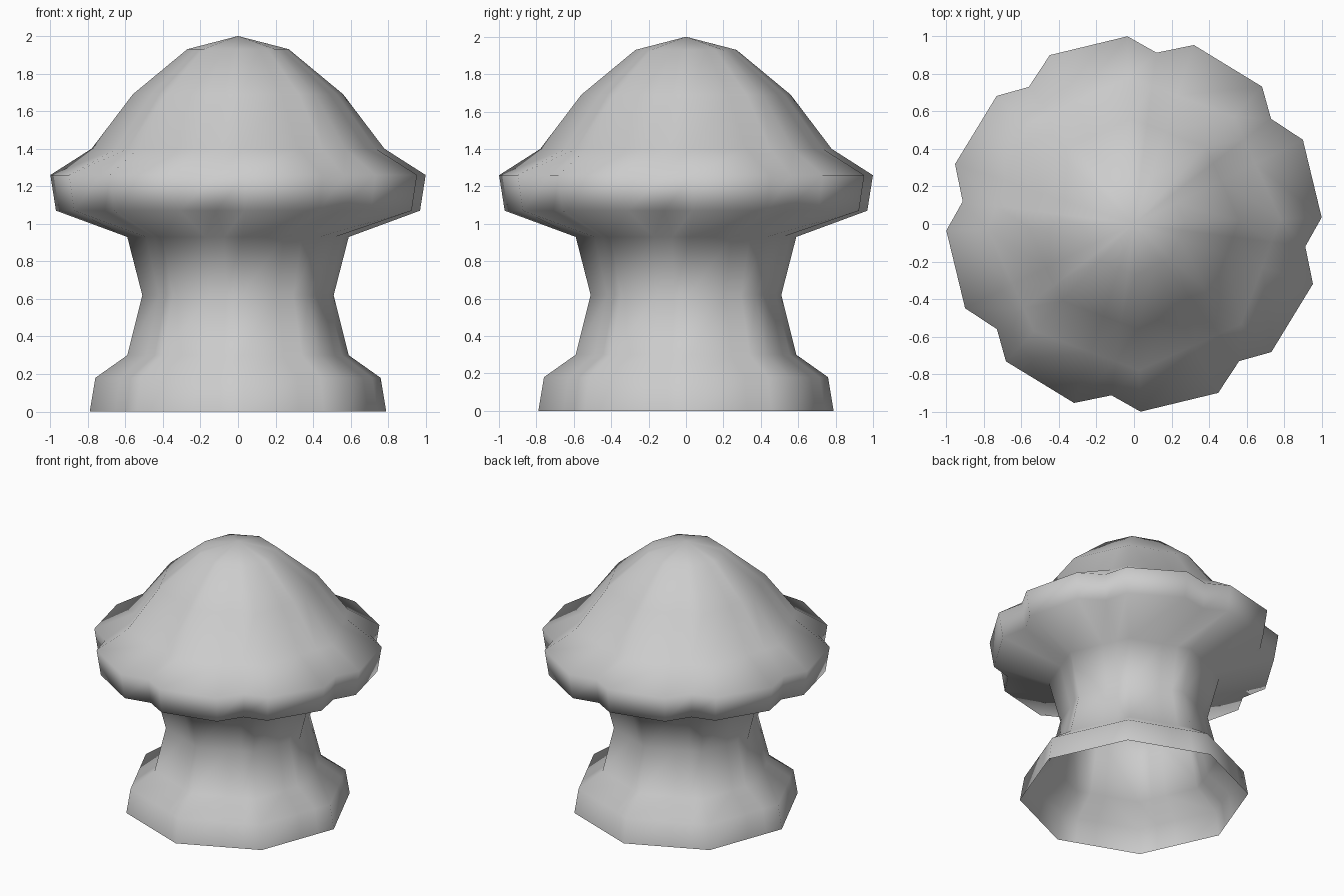
import bpy, bmesh, math

if "Cube" in bpy.data.objects:
    bpy.data.objects.remove(bpy.data.objects["Cube"])

# Outline of the mushroom: (radius, height, amount of scalloping)
PROFILE = [(0.79, 0.0, 0), (0.76, 0.18, 0), (0.59, 0.30, 0), (0.51, 0.62, 0),
           (0.59, 0.93, 0), (0.97, 1.07, 1), (1.0, 1.26, 1), (0.78, 1.40, 0),
           (0.56, 1.69, 0), (0.27, 1.93, 0)]
SIDES = 8
STEP = 360 / SIDES
TURN = 2
# Points along one side: (angle from the corner, scalloped rim radius)
SIDE_POINTS = [(0, 1.0), (24.5, 1.005), (35.5, 0.92)]


def flat_side(angle):
    """Relative radius of a straight octagon side."""
    half = math.radians(STEP / 2)
    return math.cos(half) / math.cos(math.radians(angle) - half)


bm = bmesh.new()

# Rings of the stem and cap
rings = []
for radius, z, scallop in PROFILE:
    ring = []
    for side in range(SIDES):
        for angle, rim in SIDE_POINTS:
            r = radius * (rim if scallop else flat_side(angle))
            a = math.radians(TURN + side * STEP + angle)
            ring.append(bm.verts.new((r * math.cos(a), r * math.sin(a), z)))
    rings.append(ring)

# Walls, open underneath
count = SIDES * len(SIDE_POINTS)
for low, high in zip(rings, rings[1:]):
    for i in range(count):
        j = (i + 1) % count
        bm.faces.new((low[i], low[j], high[j], high[i]))

# Pointed top
tip = bm.verts.new((0, 0, 2.0))
for i in range(count):
    bm.faces.new((rings[-1][i], rings[-1][(i + 1) % count], tip))

for face in bm.faces:
    face.smooth = True

mesh = bpy.data.meshes.new("mushroom")
bm.to_mesh(mesh)
bm.free()

grey = bpy.data.materials.new("light_grey")
grey.diffuse_color = (0.604, 0.604, 0.604, 1)
grey.use_nodes = True
grey.node_tree.nodes["Principled BSDF"].inputs["Base Color"].default_value = grey.diffuse_color
mesh.materials.append(grey)

mushroom = bpy.data.objects.new("mushroom", mesh)
bpy.context.collection.objects.link(mushroom)
